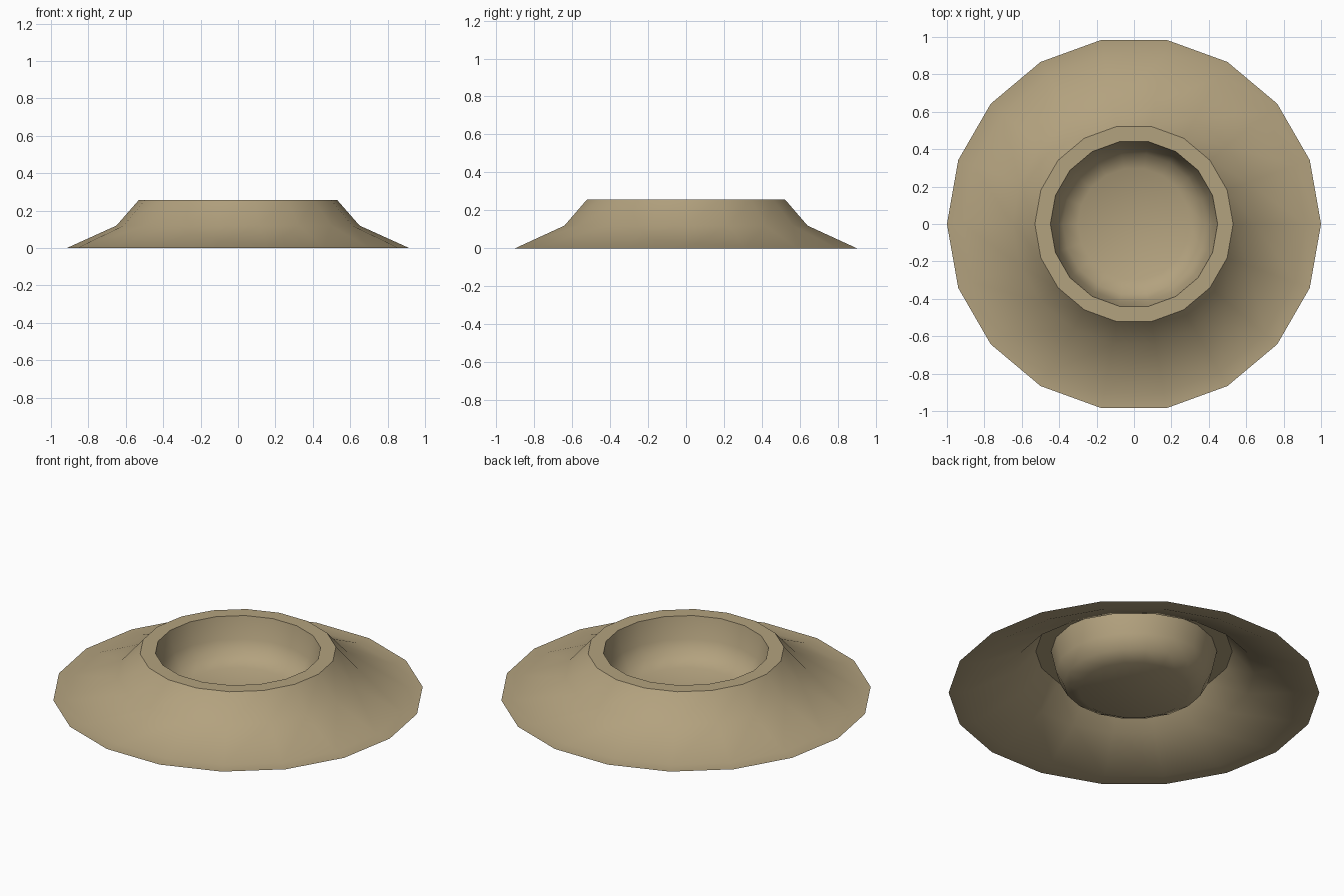
import bpy, bmesh, math

if "Cube" in bpy.data.objects:
    bpy.data.objects.remove(bpy.data.objects["Cube"])

SIDES = 18

def lathe(name, profile, material):
    """Spin an (r, z) profile around z; a radius of 0 becomes a pole."""
    bm = bmesh.new()
    rings = []
    for r, z in profile:
        if r == 0:
            rings.append([bm.verts.new((0, 0, z))] * SIDES)
        else:
            rings.append([bm.verts.new((r * math.cos(math.tau * i / SIDES),
                                        r * math.sin(math.tau * i / SIDES), z))
                          for i in range(SIDES)])
    for a, b in zip(rings, rings[1:]):
        for i in range(SIDES):
            j = (i + 1) % SIDES
            quad = [a[i], a[j], b[j], b[i]]
            bm.faces.new(list(dict.fromkeys(quad)))
    mesh = bpy.data.meshes.new(name)
    bm.to_mesh(mesh)
    bm.free()
    obj = bpy.data.objects.new(name, mesh)
    bpy.context.collection.objects.link(obj)
    mesh.materials.append(material)
    bpy.context.view_layer.objects.active = obj
    obj.select_set(True)
    bpy.ops.object.shade_smooth_by_angle(angle=math.radians(40))
    return obj

sand = bpy.data.materials.new("sand")
sand.diffuse_color = (0.45, 0.36, 0.21, 1)
sand.use_nodes = True
sand.node_tree.nodes["Principled BSDF"].inputs["Base Color"].default_value = sand.diffuse_color

# Open-bottomed mound: flat skirt, sloping flank, flat rim, rounded bowl
lathe("crater", [
    (1.00, 0.0), (0.915, 0.0), (0.65, 0.12), (0.53, 0.257),
    (0.447, 0.257), (0.42, 0.13), (0.38, 0.055), (0.30, 0.015), (0, 0.005),
], sand)
